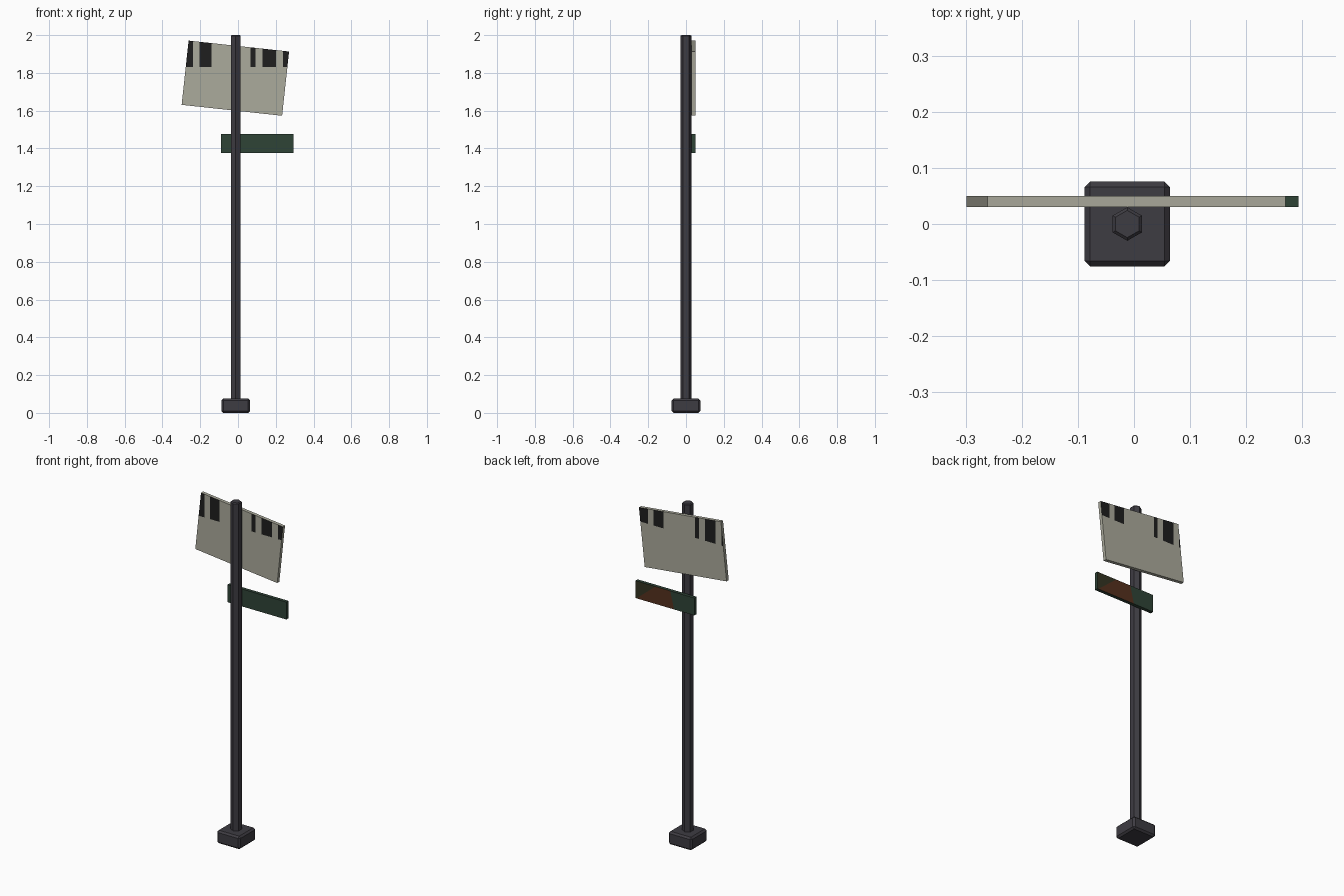
import bpy, bmesh
from math import radians
from mathutils import Matrix, Vector

cube = bpy.data.objects.get("Cube")
if cube:
    bpy.data.objects.remove(cube, do_unlink=True)


def material(name, colour):
    mat = bpy.data.materials.new(name)
    mat.use_nodes = True
    mat.diffuse_color = (*colour, 1)
    bsdf = next(n for n in mat.node_tree.nodes if n.type == 'BSDF_PRINCIPLED')
    bsdf.inputs["Base Color"].default_value = (*colour, 1)
    bsdf.inputs["Roughness"].default_value = 0.8
    return mat


metal = material("dark metal", (0.048, 0.045, 0.055))
cream = material("weathered cream", (0.41, 0.405, 0.335))
black = material("black paint", (0.013, 0.013, 0.013))
green = material("dark green", (0.028, 0.056, 0.037))
rust = material("rust", (0.09, 0.03, 0.013))
olive = material("stained olive", (0.034, 0.034, 0.016))


def finish(name, bm, mats, bevel=0):
    bm.normal_update()
    mesh = bpy.data.meshes.new(name)
    bm.to_mesh(mesh)
    bm.free()
    for mat in mats:
        mesh.materials.append(mat)
    obj = bpy.data.objects.new(name, mesh)
    bpy.context.collection.objects.link(obj)
    if bevel:
        mod = obj.modifiers.new("edge bevel", 'BEVEL')
        mod.width = bevel
        mod.segments = 1
        mod.limit_method = 'ANGLE'
        mod.angle_limit = radians(70)
    return obj


def box(centre, size, tilt=0):
    bm = bmesh.new()
    place = (Matrix.Translation(centre) @ Matrix.Rotation(radians(tilt), 4, 'Y')
             @ Matrix.Diagonal((*size, 1)))
    bmesh.ops.create_cube(bm, size=1, matrix=place)
    return bm


def cut(bm, point, normal):
    bmesh.ops.bisect_plane(bm, geom=bm.verts[:] + bm.edges[:] + bm.faces[:],
                           plane_co=point, plane_no=normal)


POLE_X = -0.012
SIGN_Y = 0.04

# Bevelled foot
finish("base", box((POLE_X, 0, 0.038), (0.152, 0.152, 0.076)), [metal], 0.01)

# Six-sided pole with a chamfered top
bm = bmesh.new()
bmesh.ops.create_cone(bm, cap_ends=True, segments=6, radius1=0.03, radius2=0.03, depth=1.95,
                      matrix=Matrix.Translation((POLE_X, 0, 1.025)))
if max(v.co.x for v in bm.verts) - POLE_X > 0.028:
    bmesh.ops.rotate(bm, verts=bm.verts, cent=(POLE_X, 0, 0),
                     matrix=Matrix.Rotation(radians(30), 3, 'Z'))
finish("pole", bm, [metal], 0.005)

# Crooked panel, with upright black stripes cut into its upper part on both sides
PANEL_X = -0.014
STRIPE_BASE = 1.832
stripes = [(-0.4, -0.225), (-0.19, -0.126), (0.08, 0.106), (0.144, 0.214), (0.252, 0.4)]
bm = box((PANEL_X, SIGN_Y, 1.772), (0.535, 0.02, 0.342), 6.2)
cut(bm, (0, 0, STRIPE_BASE), (0, 0, 1))
for stripe in stripes:
    for edge in stripe:
        for side in (-1, 1):
            cut(bm, (PANEL_X + side * edge, 0, 0), (1, 0, 0))
bm.normal_update()
for face in bm.faces:
    middle = face.calc_center_median()
    if abs(face.normal.y) > 0.9 and middle.z > STRIPE_BASE:
        across = (middle.x - PANEL_X) * (1 if face.normal.y < 0 else -1)
        face.material_index = int(any(a < across < b for a, b in stripes))
finish("tilted_panel", bm, [cream, black])

# Narrow plate, with a rust patch on its back
bm = box((0.102, SIGN_Y, 1.426), (0.383, 0.02, 0.102))
rust_end = (Vector((0.055, 0, 1.426)), Vector((1, 0, -0.25)))
stain_edge = (Vector((0.225, 0, 1.426)), Vector((1, 0, 1.2)))
for point, normal in (rust_end, stain_edge):
    cut(bm, point, normal)
bm.normal_update()
for face in bm.faces:
    if face.normal.y > 0.9:
        middle = face.calc_center_median()
        face.material_index = sum((middle - p).dot(n) > 0 for p, n in (rust_end, stain_edge))
finish("name_plate", bm, [green, rust, olive])
